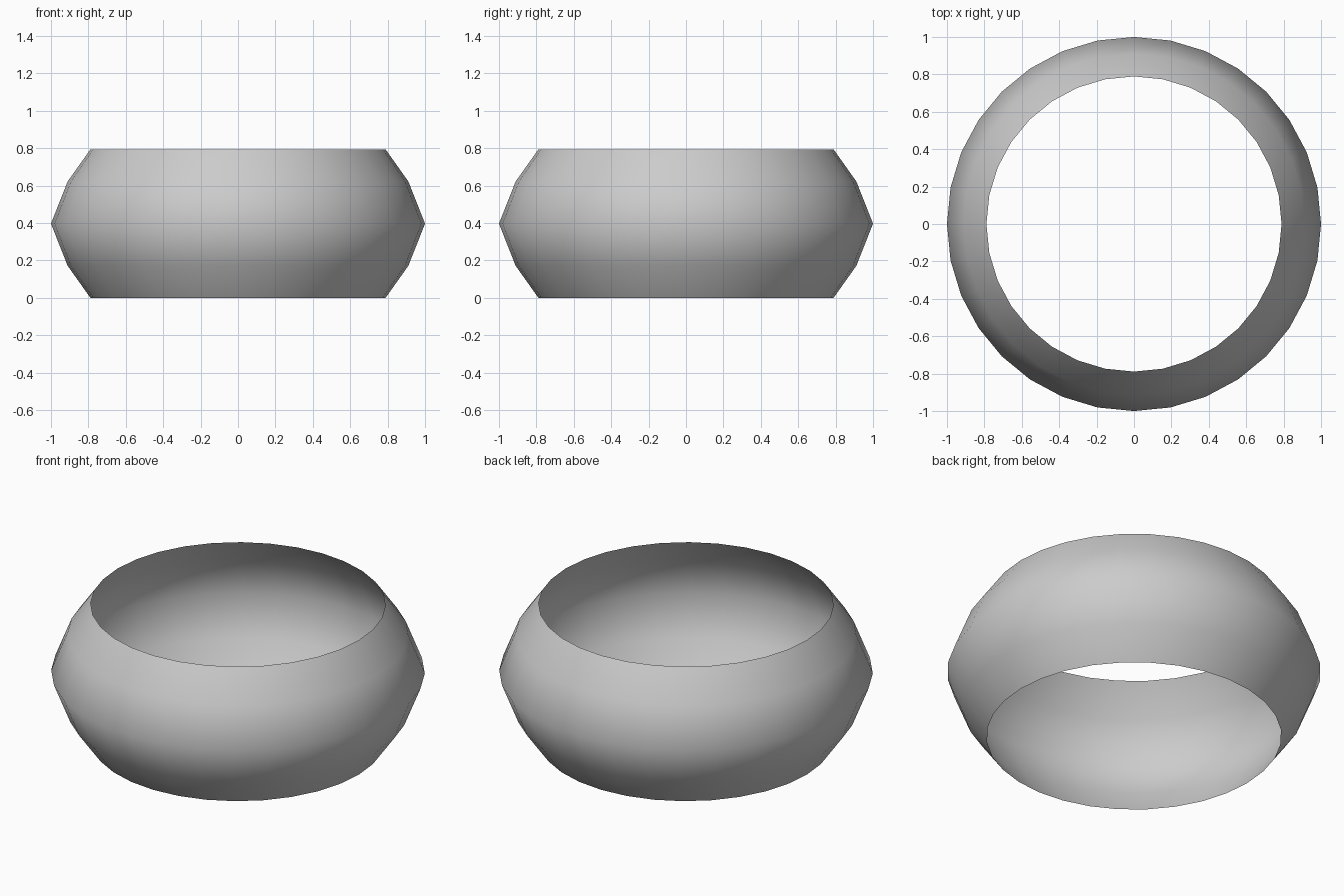
import bpy, bmesh, math

if "Cube" in bpy.data.objects:
    bpy.data.objects.remove(bpy.data.objects["Cube"])

SIDES = 32
# Band profile: (radius, height), bottom rim to top rim
PROFILE = [(0.789, 0.0), (0.911, 0.172), (1.0, 0.397), (0.911, 0.622), (0.789, 0.794)]

# Open, thin-walled band made by revolving the profile
bm = bmesh.new()
rings = []
for r, z in PROFILE:
    rings.append([bm.verts.new((r * math.cos(2 * math.pi * i / SIDES),
                                r * math.sin(2 * math.pi * i / SIDES), z))
                  for i in range(SIDES)])
for low, high in zip(rings, rings[1:]):
    for i in range(SIDES):
        j = (i + 1) % SIDES
        face = bm.faces.new((low[i], low[j], high[j], high[i]))
        face.smooth = True

mesh = bpy.data.meshes.new("ring_band")
bm.to_mesh(mesh)
bm.free()
band = bpy.data.objects.new("ring_band", mesh)
bpy.context.collection.objects.link(band)
